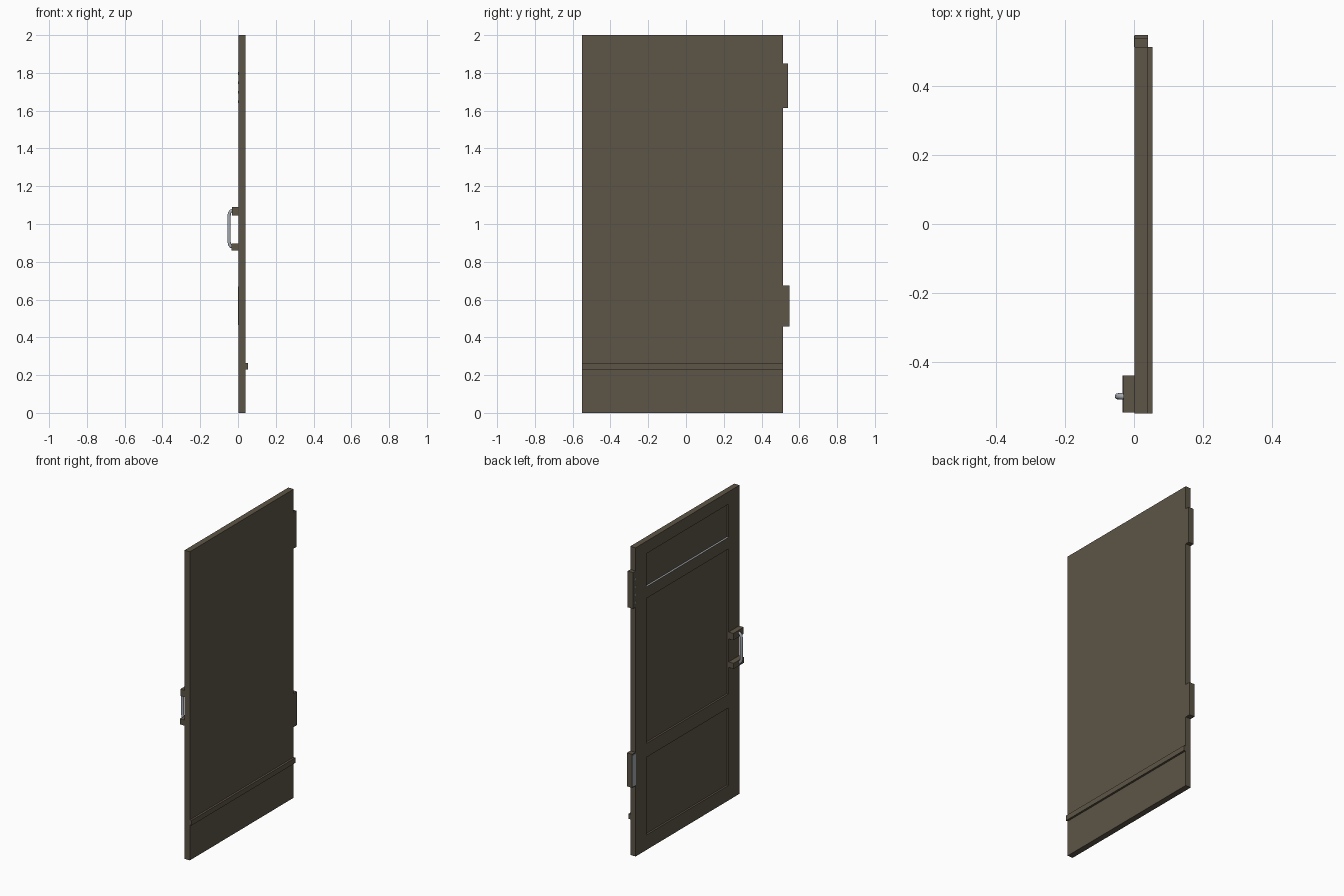
import bpy
import bmesh
from mathutils import Vector

cube = bpy.data.objects.get("Cube")
if cube:
    bpy.data.objects.remove(cube, do_unlink=True)


def material(name, colour):
    mat = bpy.data.materials.new(name)
    mat.use_nodes = True
    mat.diffuse_color = (*colour, 1)
    mat.node_tree.nodes["Principled BSDF"].inputs["Base Color"].default_value = (*colour, 1)
    return mat


BROWN = material("dark brown", (0.11, 0.09, 0.063))
STEEL = material("steel grey", (0.38, 0.41, 0.45))

# Door slab limits
X0, X1 = 0.002, 0.04
Y0, Y1 = -0.55, 0.513
HEIGHT = 2.0


def add_object(name, bm, *mats):
    mesh = bpy.data.meshes.new(name)
    bm.to_mesh(mesh)
    bm.free()
    for mat in mats:
        mesh.materials.append(mat)
    obj = bpy.data.objects.new(name, mesh)
    bpy.context.scene.collection.objects.link(obj)
    return obj


def box(name, low, high, mat):
    low, high = Vector(low), Vector(high)
    bm = bmesh.new()
    bmesh.ops.create_cube(bm, size=1)
    bmesh.ops.scale(bm, vec=high - low, verts=bm.verts)
    bmesh.ops.translate(bm, vec=(low + high) / 2, verts=bm.verts)
    return add_object(name, bm, mat)


# Door slab: a grid of stiles and rails with three sunken panels
def build_door():
    ys = [Y0, -0.438, 0.404, Y1]
    zs = [0, 0.097, 0.6, 0.69, 1.63, 1.705, 1.92, HEIGHT]
    recess = 0.012
    bm = bmesh.new()
    grid = [[bm.verts.new((X0, y, z)) for z in zs] for y in ys]
    panels = []
    for i in range(len(ys) - 1):
        for j in range(len(zs) - 1):
            face = bm.faces.new((grid[i][j], grid[i][j + 1],
                                 grid[i + 1][j + 1], grid[i + 1][j]))
            if i == 1 and j % 2 == 1:
                panels.append(face)

    # Flat rear of the slab
    border = [e for e in bm.edges if e.is_boundary]
    rim = bmesh.ops.extrude_edge_only(bm, edges=border)["geom"]
    bmesh.ops.translate(bm, vec=(X1 - X0, 0, 0),
                        verts=[g for g in rim if isinstance(g, bmesh.types.BMVert)])
    bmesh.ops.holes_fill(bm, edges=[e for e in bm.edges if e.is_boundary], sides=0)

    # Sink the panels
    sunk = bmesh.ops.extrude_discrete_faces(bm, faces=panels)["faces"]
    bmesh.ops.translate(bm, vec=(recess, 0, 0),
                        verts=list({v for f in sunk for v in f.verts}))
    bmesh.ops.recalc_face_normals(bm, faces=bm.faces)

    # Steel ledge under the top panel
    for face in bm.faces:
        face.normal_update()
        height = face.calc_center_median().z
        if face.normal.z > 0.9 and abs(height - zs[5]) < 0.01:
            face.material_index = 1
    return add_object("door_slab", bm, BROWN, STEEL)


build_door()

# Weather strip across the lower outside face
box("weather_strip", (X1, Y0, 0.23), (0.053, Y1, 0.263), BROWN)

# Hinges on the far edge
box("upper_hinge", (X0, Y1, 1.615), (X1, 0.54, 1.85), BROWN)
box("lower_hinge", (X0, Y1, 0.458), (X1, 0.548, 0.675), BROWN)
box("lower_hinge_leaf", (0, Y1, 0.465), (X0, 0.546, 0.668), STEEL)
for k in range(4):
    z = 1.64 + k * 0.05
    box(f"upper_hinge_pin_{k + 1}", (0, Y1, z), (X0, 0.522, z + 0.015), STEEL)

# Handle mounts
box("upper_handle_mount", (-0.031, -0.547, 1.046), (X0, -0.44, 1.09), BROWN)
box("lower_handle_mount", (-0.034, -0.547, 0.861), (X0, -0.44, 0.897), BROWN)

# Bent handle bar between the mounts
curve = bpy.data.curves.new("handle_bar", "CURVE")
curve.dimensions = "3D"
curve.bevel_depth = 0.009
curve.bevel_resolution = 3
curve.use_fill_caps = True
path = [(-0.025, 1.072), (-0.036, 1.07), (-0.044, 1.06), (-0.047, 1.045),
        (-0.047, 0.905), (-0.044, 0.89), (-0.036, 0.88), (-0.025, 0.878)]
spline = curve.splines.new("POLY")
spline.points.add(len(path) - 1)
for point, (x, z) in zip(spline.points, path):
    point.co = (x, -0.5, z, 1)
spline.use_smooth = True
curve.materials.append(STEEL)
bar = bpy.data.objects.new("handle_bar", curve)
bpy.context.scene.collection.objects.link(bar)
